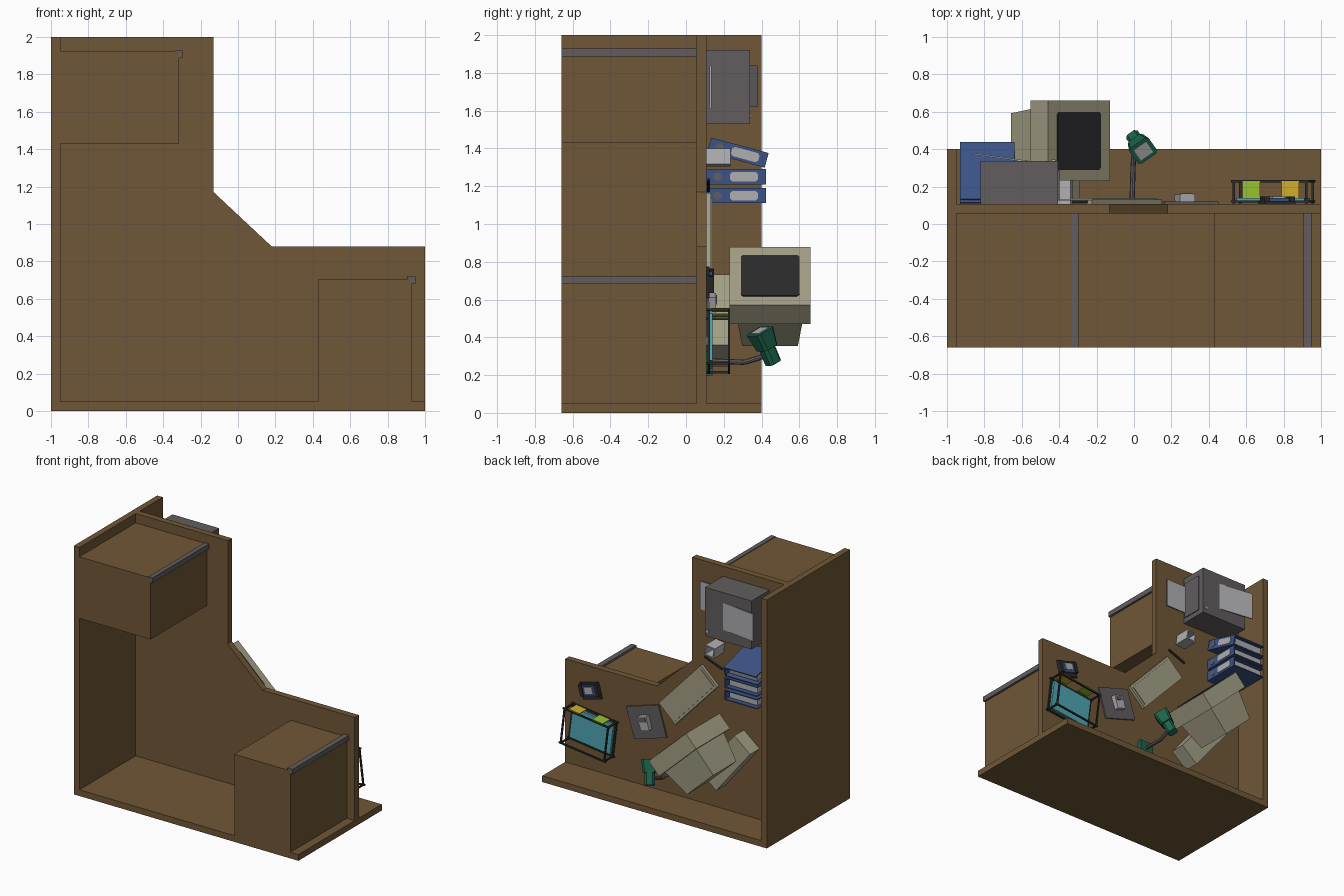
import bpy, bmesh, math
from mathutils import Matrix, Vector

if "Cube" in bpy.data.objects:
    bpy.data.objects.remove(bpy.data.objects["Cube"])

COL = {
    'brown wood': (.162, .095, .038), 'beige plastic': (.37, .35, .235),
    'black': (.024, .024, .026), 'grey': (.122, .11, .112),
    'light grey': (.43, .43, .45), 'blue': (.045, .088, .24),
    'green': (.012, .127, .07), 'cyan paper': (.08, .38, .45),
    'lime paper': (.30, .53, .032), 'yellow paper': (.62, .41, .026)}
MAT = {}
for n, c in COL.items():
    MAT[n] = bpy.data.materials.new(n)
    MAT[n].diffuse_color = (*c, 1)
WOOD, BEIGE, BLACK, GREY, LIGHT, BLUE, GREEN, CYAN, LIME, YELLOW = COL


def finish(name, mat, bm):
    me = bpy.data.meshes.new(name)
    bmesh.ops.recalc_face_normals(bm, faces=bm.faces)
    bm.to_mesh(me)
    bm.free()
    me.materials.append(MAT[mat])
    ob = bpy.data.objects.new(name, me)
    bpy.context.collection.objects.link(ob)
    return ob


def box(name, mat, c, s, turn=0, M=None, taper=1, chamfer=0):
    """Box at c, size s; turn = degrees in the x-z plane; taper scales its -z end."""
    bm = bmesh.new()
    bmesh.ops.create_cube(bm, size=1)
    for v in bm.verts:
        k = taper if v.co.z < 0 else 1
        v.co = Vector((v.co.x * s[0] * k, v.co.y * s[1] * k, v.co.z * s[2]))
    if chamfer:
        es = [e for e in bm.edges if abs(e.verts[0].co.z - e.verts[1].co.z) > s[2] / 2]
        bmesh.ops.bevel(bm, geom=es, offset=chamfer, segments=1, affect='EDGES')
    T = Matrix.Translation(c) @ Matrix.Rotation(math.radians(-turn), 4, 'Y')
    bm.transform((M or Matrix()) @ T)
    return finish(name, mat, bm)


def span(name, mat, x, y, z):
    """Axis-aligned box from ranges."""
    r = (x, y, z)
    return box(name, mat, [(a + b) / 2 for a, b in r], [b - a for a, b in r])


def bar(name, mat, p, q, r, M=None, n=6):
    p, q = Vector(p), Vector(q)
    bm = bmesh.new()
    bmesh.ops.create_cone(bm, cap_ends=True, segments=n, radius1=r, radius2=r, depth=(q - p).length)
    R = (q - p).to_track_quat('Z', 'Y').to_matrix().to_4x4()
    bm.transform((M or Matrix()) @ Matrix.Translation((p + q) / 2) @ R)
    return finish(name, mat, bm)


def frame(x, y, z, turn=0):
    return Matrix.Translation((x, y, z)) @ Matrix.Rotation(math.radians(-turn), 4, 'Y')


D = .108  # height of the desk surface along y

# Desk: L-shaped top, two panels, two cabinets with handles
bm = bmesh.new()
outline = [(-1, 0), (1, 0), (1, .88), (.18, .88), (-.13, 1.17), (-.13, 2), (-1, 2)]
f = bm.faces.new([bm.verts.new((x, .056, z)) for x, z in outline])
ext = bmesh.ops.extrude_face_region(bm, geom=[f])['geom']
bmesh.ops.translate(bm, vec=(0, D - .056, 0), verts=[v for v in ext if isinstance(v, bmesh.types.BMVert)])
finish('desk_top', WOOD, bm)
span('long_panel', WOOD, (-1, 1), (-.66, .4), (0, .05))
span('side_panel', WOOD, (-1, -.95), (-.66, .4), (0, 2))
span('side_cabinet', WOOD, (-.95, -.315), (-.66, .056), (1.43, 1.925))
span('right_cabinet', WOOD, (.43, .93), (-.66, .056), (.05, .705))
span('side_cabinet_handle', GREY, (-.335, -.298), (-.66, .056), (1.888, 1.93))
span('right_cabinet_handle', GREY, (.905, .948), (-.66, .056), (.682, .722))

# Monitor facing the chair, on a flat computer case
M = frame(-.295, .445, .725, -43)
box('monitor_housing', BEIGE, (0, 0, -.0675), (.453, .43, .135), M=M)
box('monitor_rear', BEIGE, (0, 0, -.2475), (.38, .35, .225), M=M, taper=.84)
box('monitor_screen', BLACK, (0, 0, .001), (.316, .31, .008), M=M, chamfer=.012)
box('computer_case', BEIGE, (-.51, .169, .49), (.48, .122, .18), turn=-51)

# Keyboard, wedge-shaped with a raised key area
K = frame(-.11, D, .895, -47)
box('keyboard', BEIGE, (0, .012, 0), (.55, .024, .2), M=K)
box('keyboard_keys', BEIGE, (0, .026, 0), (.51, .008, .16), M=K)

# Mouse and pad
P = frame(.27, D, .57, -17)
box('mouse_pad', GREY, (0, .006, 0), (.3, .012, .255), M=P)
box('mouse', LIGHT, (0, .032, 0), (.085, .04, .11), M=P, taper=.9)
box('mouse_buttons', GREY, (0, .053, .03), (.06, .004, .035), M=P)

# Printer with paper
span('printer', GREY, (-.82, -.405), (D, .338), (1.53, 1.92))
span('printer_front', GREY, (-.405, -.398), (.125, .29), (1.57, 1.87))
S = Matrix.Translation((-.715, .355, 1.73)) @ Matrix.Rotation(math.radians(-8), 4, 'Z')
box('paper_feed', LIGHT, (0, 0, 0), (.3, .008, .22), M=S)
span('paper_output', LIGHT, (-.41, -.22), (.125, .134), (1.61, 1.84))
span('printer_button', LIGHT, (-.44, -.42), (.338, .345), (1.565, 1.585))

# Ring binders, the last one leaning
for i, (y, z, lean) in enumerate([(.267, 1.15, 0), (.267, 1.25, 0), (.275, 1.378, -15)]):
    B = Matrix.Translation((-.785, y, z)) @ Matrix.Rotation(math.radians(lean), 4, 'X')
    for s in (-1, 1):
        box(f'binder_cover_{i}_{s}', BLUE, (0, 0, s * .036), (.29, .315, .008), M=B)
    box(f'binder_spine_{i}', BLUE, (.141, 0, 0), (.008, .315, .078), M=B)
    box(f'binder_pages_{i}', LIGHT, (-.01, -.005, 0), (.25, .28, .045), M=B)
    L = B @ Matrix.Translation((.146, .04, 0)) @ Matrix.Rotation(math.pi / 2, 4, 'Y')
    box(f'binder_label_{i}', LIGHT, (0, 0, 0), (.05, .15, .005), M=L, chamfer=.012)
    bar(f'binder_hole_{i}', GREY, (.14, -.1, 0), (.148, -.1, 0), .022, M=B, n=10)

# Pencil cup, open on top, and a pen
C = frame(-.375, D, 1.353, 8)
box('cup_floor', BLACK, (0, .02, 0), (.075, .03, .075), M=C)
for s in (-1, 1):
    box(f'cup_side_{s}', LIGHT, (s * .037, .064, 0), (.01, .128, .084), M=C)
    box(f'cup_wall_{s}', LIGHT, (0, .064, s * .037), (.066, .128, .01), M=C)
bar('pen', BLACK, (-.25, .118, 1.235), (-.405, .118, 1.175), .009)

# Desk lamp
box('lamp_base', GREEN, (-.01, .124, .262), (.12, .032, .13))
pts = [(-.01, .13, .275), (-.005, .31, .268), (.005, .43, .305)]
for i in range(2):
    bar(f'lamp_arm_{i}', GREY, pts[i], pts[i + 1], .014, n=8)
aim = Vector((.035, -.05, .12)).to_track_quat('Z', 'Y').to_matrix().to_4x4()
H = Matrix.Translation((.012, .445, .305)) @ aim
box('lamp_socket', GREEN, (0, 0, 0), (.075, .075, .09), M=H, chamfer=.015)
box('lamp_shade', GREEN, (0, 0, .095), (.125, .115, .1), M=H, taper=.8, chamfer=.015)
box('lamp_glass', LIGHT, (0, 0, .146), (.08, .075, .006), M=H)

# Wire letter tray with paper and two notes
T = frame(.745, D, .38, 7)
for y in (.012, .12):
    for s in (-1, 1):
        box(f'tray_long_{y}_{s}', BLACK, (0, y, s * .143), (.42, .012, .012), M=T)
        box(f'tray_short_{y}_{s}', BLACK, (s * .195, y, 0), (.012, .012, .286), M=T)
for x in (-.195, .195):
    for z in (-.143, .143):
        box(f'tray_post_{x}_{z}', BLACK, (x, .063, z), (.012, .126, .012), M=T)
box('tray_papers', CYAN, (0, .022, 0), (.365, .02, .25), M=T)
box('lime_note', LIME, (-.1, .075, .152), (.095, .095, .008), M=T)
box('yellow_note', YELLOW, (.11, .075, .152), (.095, .095, .008), M=T)

# Tape dispenser
E = frame(.765, D, .69, -15)
box('dispenser_base', BLACK, (0, .008, 0), (.17, .016, .13), M=E)
box('dispenser_body', BLUE, (0, .022, .005), (.13, .02, .08), M=E)
box('dispenser_tape', LIGHT, (0, .034, .01), (.07, .008, .05), M=E)
for s in (-1, 1):
    box(f'dispenser_end_{s}', BLACK, (s * .07, .024, .01), (.03, .03, .09), M=E)

for m in bpy.data.materials:
    if m.users and not m.is_grease_pencil:
        m.use_nodes = True
        m.node_tree.nodes["Principled BSDF"].inputs["Base Color"].default_value = m.diffuse_color
